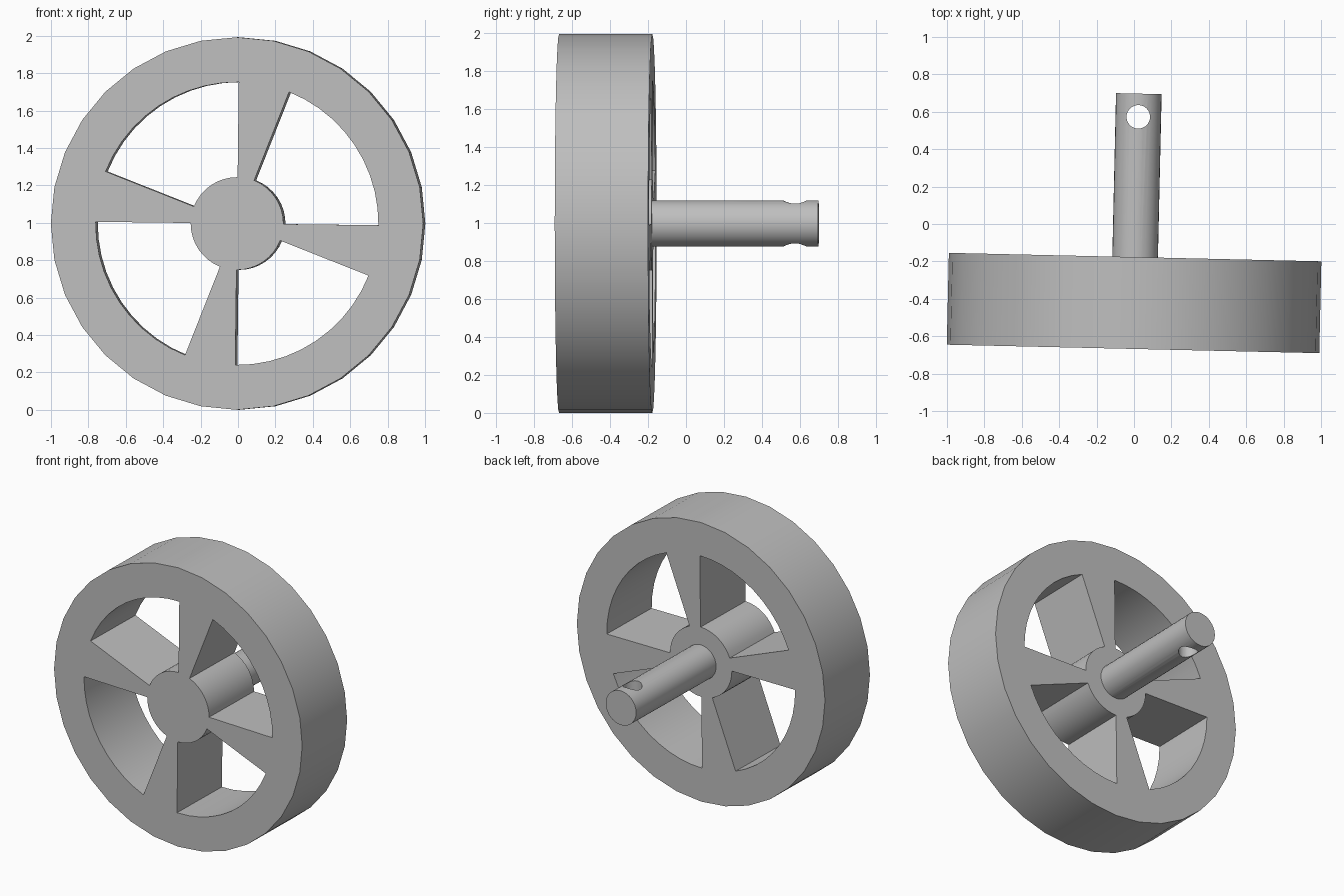
import bpy, bmesh
from math import sin, cos, radians, pi

if "Cube" in bpy.data.objects:
    bpy.data.objects.remove(bpy.data.objects["Cube"])

TILT = radians(-1.3)        # slight turn of the whole assembly about z
CENTRE = (0.01, 0, 0.996)
FRONT, BACK, SHAFT_END = -0.668, -0.177, 0.697

grey = bpy.data.materials.new("plain grey")
grey.use_nodes = True
grey.diffuse_color = (0.52, 0.52, 0.52, 1)
grey.node_tree.nodes["Principled BSDF"].inputs["Base Color"].default_value = grey.diffuse_color


def arc(radius, start, end, steps):
    """Points on an arc, angles in degrees."""
    angles = [radians(start + (end - start) * i / steps) for i in range(steps + 1)]
    return [(radius * cos(a), radius * sin(a)) for a in angles]


def prism(name, outline, low, high, upright=False):
    """Extrude an outline along the axle, or vertically if upright."""
    bm = bmesh.new()
    place = (lambda u, v, w: (u, v, w)) if upright else (lambda u, v, w: (u, w, v))
    ends = [[bm.verts.new(place(u, v, w)) for u, v in outline] for w in (low, high)]
    count = len(outline)
    for end in ends:
        bm.faces.new(end)
    for i in range(count):
        j = (i + 1) % count
        bm.faces.new((ends[0][i], ends[0][j], ends[1][j], ends[1][i]))
    bmesh.ops.recalc_face_normals(bm, faces=bm.faces)
    mesh = bpy.data.meshes.new(name)
    bm.to_mesh(mesh)
    bm.free()
    mesh.materials.append(grey)
    obj = bpy.data.objects.new(name, mesh)
    bpy.context.collection.objects.link(obj)
    obj.location = CENTRE
    obj.rotation_euler.z = TILT
    return obj


def cut(target, cutter):
    """Subtract the cutter, apply the result and discard the cutter."""
    cutter.hide_render = True
    mod = target.modifiers.new("cut", 'BOOLEAN')
    mod.operation = 'DIFFERENCE'
    mod.solver = 'EXACT'
    mod.object = cutter
    bpy.ops.object.select_all(action='DESELECT')
    bpy.context.view_layer.objects.active = target
    target.select_set(True)
    bpy.ops.object.modifier_apply(modifier=mod.name)
    bpy.data.objects.remove(cutter)


# Wheel: thick disc with four windows that leave flared spokes
wheel = prism("wheel", arc(0.996, 0, 360, 32)[:-1], FRONT, BACK)
for quarter in range(4):
    start = quarter * 90 - 0.7
    end = start + 69.1
    outline = arc(0.756, start, end, 10) + arc(0.248, end, start, 8)
    cut(wheel, prism("window_cutter", outline, FRONT - 0.1, BACK + 0.1))

# Shaft: round bar set into the hub, with a vertical pin hole near its end
shaft = prism("shaft", arc(0.122, 0, 360, 32)[:-1], FRONT + 0.1, SHAFT_END)
hole = [(u, v + 0.573) for u, v in arc(0.063, 0, 360, 32)[:-1]]
cut(shaft, prism("pin_hole_cutter", hole, -0.3, 0.3, upright=True))

# Smooth the round walls, keep the edges crisp
for part in (wheel, shaft):
    bpy.ops.object.select_all(action='DESELECT')
    bpy.context.view_layer.objects.active = part
    part.select_set(True)
    bpy.ops.object.shade_smooth_by_angle(angle=radians(30))
